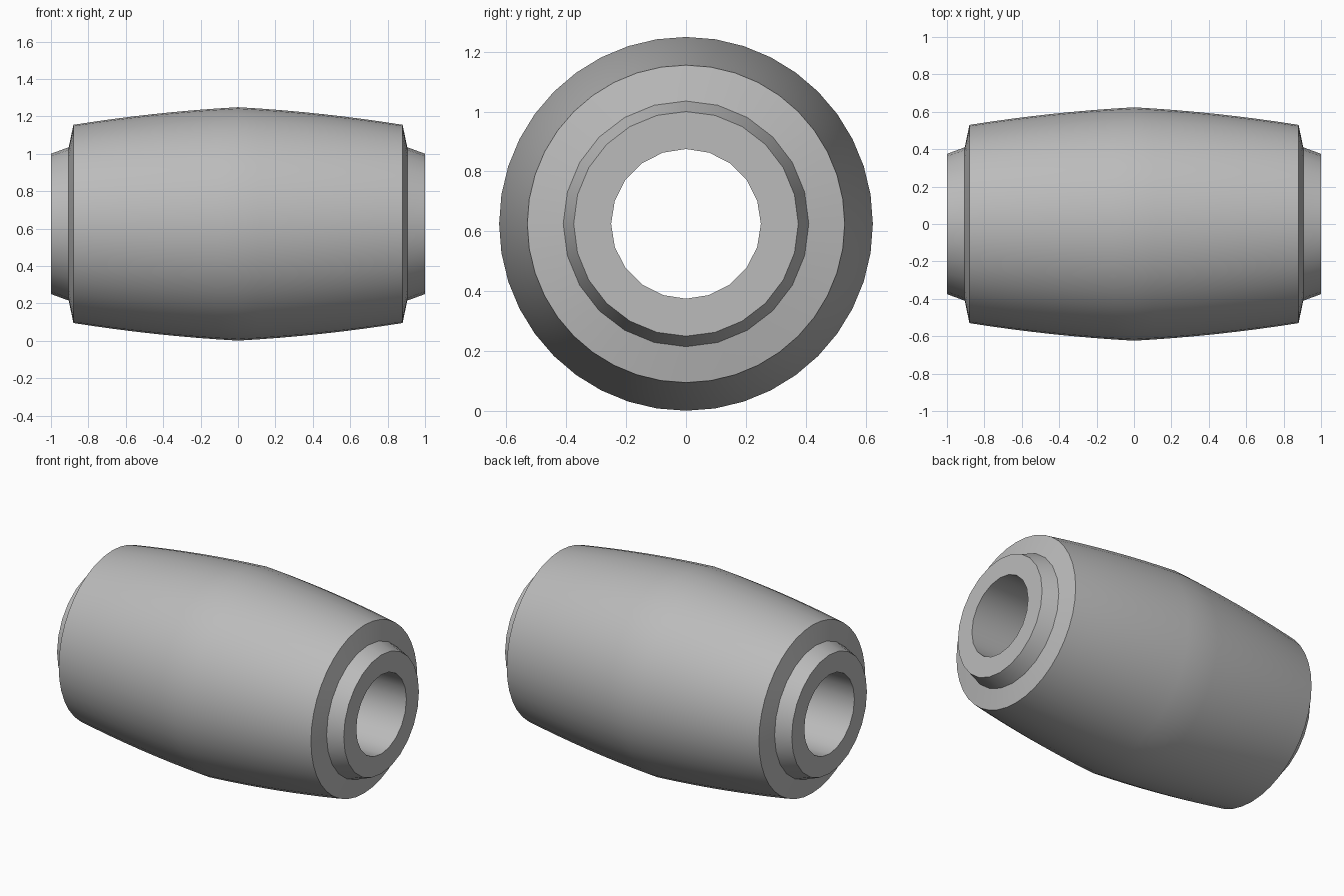
import bpy, bmesh, math

cube = bpy.data.objects.get("Cube")
if cube:
    bpy.data.objects.remove(cube, do_unlink=True)

AXIS_HEIGHT = 0.625
BARREL_SIDES, COLLAR_SIDES, BORE_SIDES = 40, 24, 20

grey = bpy.data.materials.new("plain grey")
grey.use_nodes = True
colour = (0.5, 0.5, 0.5, 1)
grey.diffuse_color = colour
grey.node_tree.nodes["Principled BSDF"].inputs["Base Color"].default_value = colour


def add_ring(bm, x, radius, sides):
    """Closed loop of edges around the x axis."""
    verts = []
    for i in range(sides):
        a = 2 * math.pi * i / sides
        verts.append(bm.verts.new((x, radius * math.sin(a), radius * math.cos(a))))
    return [bm.edges.new((verts[i - 1], verts[i])) for i in range(sides)]


# Half profile from the middle outwards: x, radius, sides
steps = 8
half = []
for i in range(steps + 1):
    x = 0.88 * i / steps
    half.append((x, 0.624 - 0.055 * x - 0.059 * x * x, BARREL_SIDES))
half += [(0.905, 0.41, COLLAR_SIDES), (1, 0.375, COLLAR_SIDES), (1, 0.25, BORE_SIDES)]

# Full profile, closed through the bore
profile = [(-x, r, n) for x, r, n in reversed(half[1:])] + half

bm = bmesh.new()
rings = [add_ring(bm, *p) for p in profile]
for i in range(len(rings)):
    bmesh.ops.bridge_loops(bm, edges=rings[i - 1] + rings[i])
bmesh.ops.recalc_face_normals(bm, faces=bm.faces)

mesh = bpy.data.meshes.new("barrel_bushing")
bm.to_mesh(mesh)
bm.free()
mesh.materials.append(grey)
bushing = bpy.data.objects.new("barrel_bushing", mesh)
bushing.location.z = AXIS_HEIGHT
bpy.context.collection.objects.link(bushing)

# Smooth the round walls, keep the rims crisp
bpy.context.view_layer.objects.active = bushing
bushing.select_set(True)
bpy.ops.object.shade_smooth_by_angle(angle=math.radians(30))
